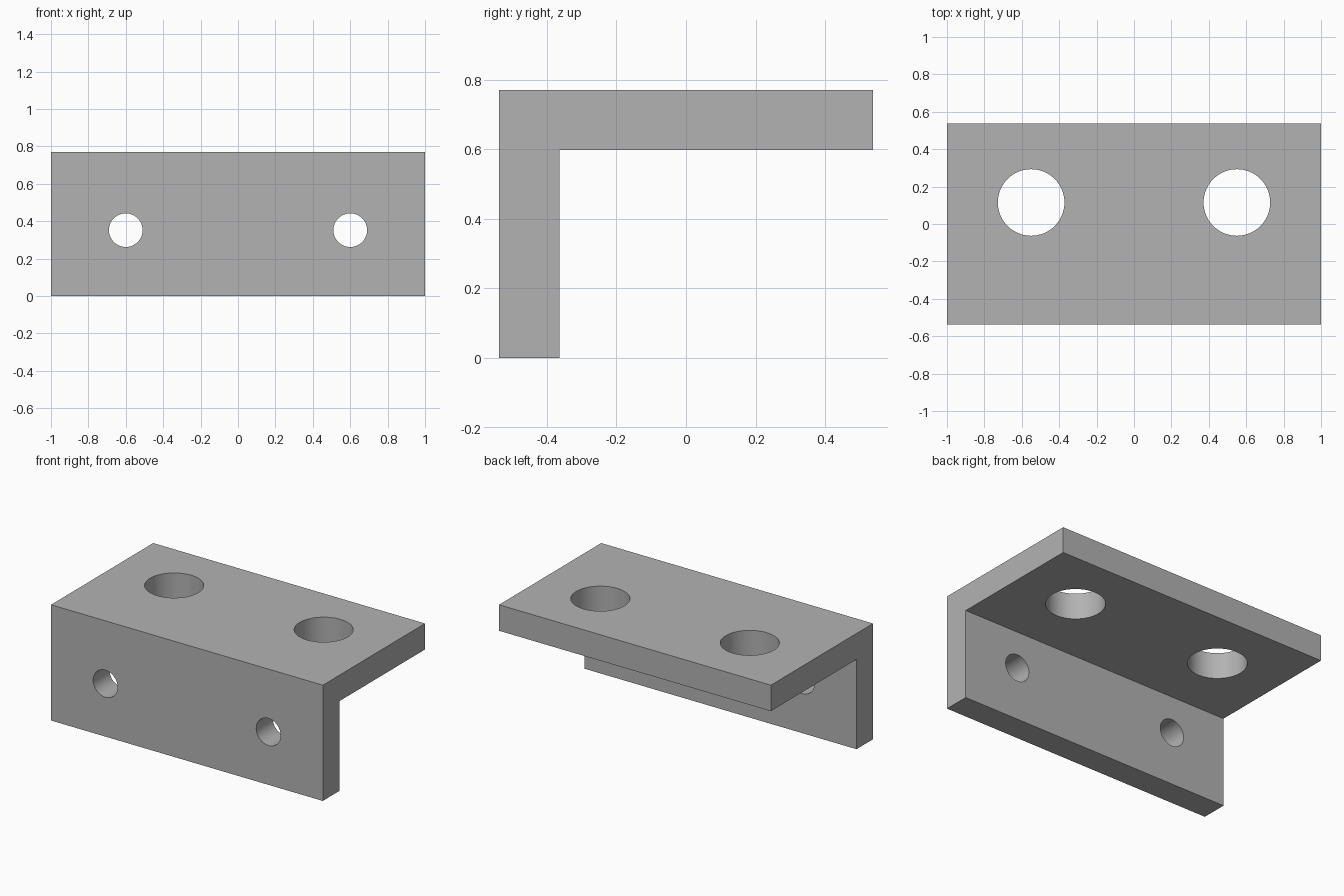
import bpy
import bmesh
import math

cube = bpy.data.objects.get("Cube")
if cube:
    bpy.data.objects.remove(cube, do_unlink=True)

# Overall size of the angle bracket
HALF_LENGTH, HALF_DEPTH, HEIGHT, THICK = 1.0, 0.537, 0.77, 0.173

grey = bpy.data.materials.new("plain grey")
grey.use_nodes = True
colour = (0.45, 0.45, 0.45, 1)
grey.diffuse_color = colour
grey.node_tree.nodes["Principled BSDF"].inputs["Base Color"].default_value = colour

# L-shaped profile extruded along x
inner_y, inner_z = -HALF_DEPTH + THICK, HEIGHT - THICK
profile = [(-HALF_DEPTH, 0), (inner_y, 0), (inner_y, inner_z),
           (HALF_DEPTH, inner_z), (HALF_DEPTH, HEIGHT), (-HALF_DEPTH, HEIGHT)]
bm = bmesh.new()
face = bm.faces.new([bm.verts.new((-HALF_LENGTH, y, z)) for y, z in profile])
extruded = bmesh.ops.extrude_face_region(bm, geom=[face])["geom"]
bmesh.ops.translate(bm, vec=(2 * HALF_LENGTH, 0, 0),
                    verts=[v for v in extruded if isinstance(v, bmesh.types.BMVert)])
bmesh.ops.recalc_face_normals(bm, faces=bm.faces)
mesh = bpy.data.meshes.new("angle_bracket")
bm.to_mesh(mesh)
bm.free()
mesh.materials.append(grey)
bracket = bpy.data.objects.new("angle_bracket", mesh)
bpy.context.collection.objects.link(bracket)
bpy.context.view_layer.objects.active = bracket


def drill(location, radius, rotation=(0, 0, 0)):
    """Cut a round hole through one flange."""
    bpy.ops.mesh.primitive_cylinder_add(vertices=64, radius=radius, depth=2 * THICK,
                                        location=location, rotation=rotation)
    cutter = bpy.context.object
    cutter.name = "hole_cutter"
    cutter.hide_render = True
    cutter.data.materials.append(grey)
    bpy.context.view_layer.objects.active = bracket
    cut = bracket.modifiers.new("hole", 'BOOLEAN')
    cut.operation = 'DIFFERENCE'
    cut.solver = 'EXACT'
    cut.object = cutter
    bpy.ops.object.modifier_apply(modifier=cut.name)
    bpy.data.objects.remove(cutter, do_unlink=True)


# Large holes in the top flange, small holes in the front flange
for side in (-1, 1):
    drill((side * 0.55, 0.115, HEIGHT - THICK / 2), 0.178)
    drill((side * 0.6, -HALF_DEPTH + THICK / 2, 0.352), 0.09, (math.pi / 2, 0, 0))

# Smooth hole walls, crisp bracket edges
bpy.ops.object.select_all(action='DESELECT')
bracket.select_set(True)
bpy.context.view_layer.objects.active = bracket
bpy.ops.object.shade_smooth_by_angle(angle=math.radians(30))
